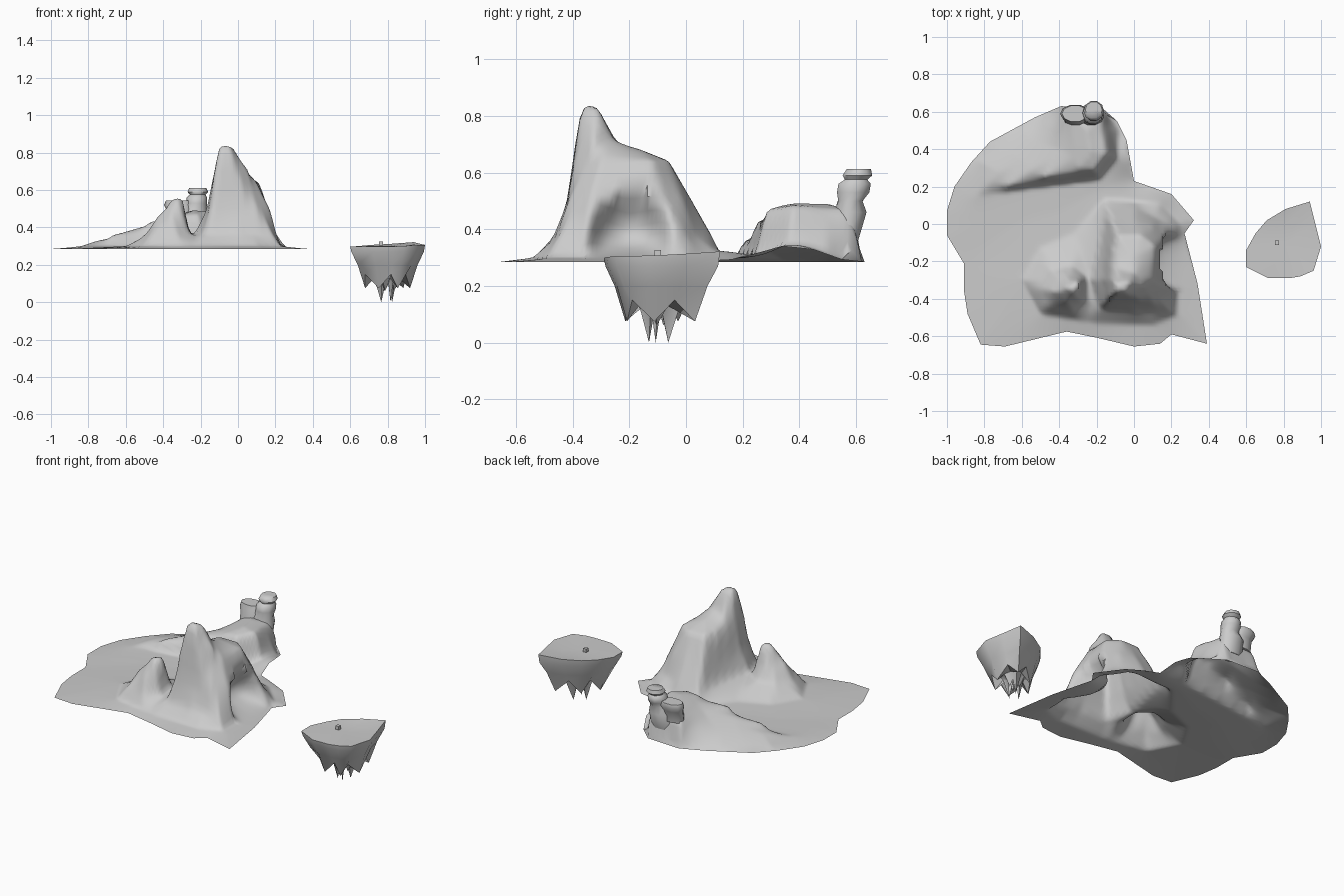
import bpy, bmesh, math
from mathutils import Vector as V
from mathutils.geometry import delaunay_2d_cdt

if "Cube" in bpy.data.objects:
    bpy.data.objects.remove(bpy.data.objects["Cube"])


def finish(name, bm, angle=40):
    bmesh.ops.recalc_face_normals(bm, faces=bm.faces[:])
    me = bpy.data.meshes.new(name)
    bm.to_mesh(me)
    bm.free()
    ob = bpy.data.objects.new(name, me)
    bpy.context.collection.objects.link(ob)
    bpy.ops.object.select_all(action='DESELECT')
    bpy.context.view_layer.objects.active = ob
    ob.select_set(True)
    bpy.ops.object.shade_smooth_by_angle(angle=math.radians(angle))
    return ob


# contour map helpers: a node is (height, polygon, children)
def node(z, pts, *kids):
    return (z, [V(p) for p in pts], kids)


def inside(p, poly):
    r = False
    for a, b in zip(poly, poly[1:] + poly[:1]):
        if (a.y > p.y) != (b.y > p.y) and p.x < a.x + (p.y - a.y) * (b.x - a.x) / (b.y - a.y):
            r = not r
    return r


def dist(p, poly):
    best = 9
    for a, b in zip(poly, poly[1:] + poly[:1]):
        d = b - a
        t = max(0, min(1, (p - a).dot(d) / d.length_squared))
        best = min(best, (p - a - d * t).length)
    return best


def height(p, n):
    z, poly, kids = n
    for k in kids:
        if inside(p, k[1]):
            return height(p, k)
    d = dist(p, poly)
    if not kids:
        return z + 0.3 * d
    return z + max((k[0] - z) * d / (d + dist(p, k[1]) + 1e-6) for k in kids)


# main mountain contours, top to bottom
peak = node(.828, [(-.105, -.31), (-.105, -.37), (-.035, -.37), (-.025, -.31)])
m72 = node(.72, [(-.12, -.3), (-.12, -.39), (-.02, -.385), (.05, -.33), (.0, -.26), (-.09, -.25)], peak)
m64 = node(.64, [(-.14, -.3), (-.135, -.4), (.02, -.395), (.1, -.3), (.115, -.12), (.04, -.06),
                 (-.09, -.06), (-.12, -.15)], m72)
m50 = node(.5, [(-.165, -.3), (-.145, -.42), (.1, -.415), (.17, -.34), (.16, -.22), (.16, -.08),
                (.1, -.01), (0, .02), (-.12, .01), (-.14, -.12)], m64)
m37 = node(.37, [(-.23, -.3), (-.18, -.45), (0, -.47), (.18, -.45), (.21, -.33), (.19, -.2), (.21, -.05),
                 (.18, .0), (.1, .04), (0, .09), (-.14, .08), (-.18, -.1)], m50)
# small peak
s55 = node(.55, [(-.36, -.34), (-.32, -.37), (-.29, -.35), (-.3, -.3)])
s46 = node(.46, [(-.43, -.36), (-.36, -.42), (-.29, -.4), (-.275, -.3), (-.36, -.28)], s55)
s37 = node(.37, [(-.49, -.35), (-.46, -.44), (-.33, -.46), (-.26, -.4), (-.26, -.28), (-.33, -.22),
                 (-.44, -.25)], s46)
mountains = node(.3, [(-.6, -.3), (-.5, -.48), (-.2, -.53), (.1, -.54), (.23, -.48), (.23, -.2),
                      (.25, 0), (.14, .11), (-.15, .13), (-.32, -.05), (-.5, -.13)], m37, s37)
# back ridge: steep to the front, gentle to the back
r47 = node(.465, [(-.3, .295), (-.21, .285), (-.15, .37), (-.18, .58), (-.34, .58), (-.32, .4)])
r43 = node(.43, [(-.48, .25), (-.2, .275), (-.13, .37), (-.15, .5), (-.165, .59), (-.38, .595),
                 (-.4, .4)], r47)
r36 = node(.36, [(-.68, .2), (-.4, .235), (-.19, .26), (-.11, .37), (-.12, .5), (-.16, .605),
                 (-.39, .61), (-.48, .5), (-.6, .34)], r43)
ridge = node(.3, [(-.84, .15), (-.6, .19), (-.2, .24), (-.095, .35), (-.085, .5), (-.158, .61),
                  (-.4, .618), (-.6, .51), (-.82, .33)], r36)
# land outline
land = node(.285, [(-1, .07), (-.96, .2), (-.87, .33), (-.77, .44), (-.53, .57), (-.39, .63), (-.17, .62),
                   (-.09, .55), (-.04, .45), (-.02, .34), (0, .23), (.2, .16), (.32, .02), (.27, -.05),
                   (.34, -.32), (.39, -.64), (.2, -.59), (.14, -.64), (0, -.655), (-.19, -.61),
                   (-.36, -.575), (-.69, -.655), (-.82, -.645), (-.89, -.48), (-.91, -.35),
                   (-.91, -.21), (-1, -.06)], mountains, ridge)

# terrain sheet: outline filled with a grid, raised by the contour map
edge = land[1]
step = .015
grid = [V((-1 + i * step, -.66 + j * step)) for i in range(94) for j in range(88)]
grid = [p for p in grid if inside(p, edge) and dist(p, edge) > .006]
vs, _, fs, _, _, _ = delaunay_2d_cdt(edge + grid, [], [list(range(len(edge)))], 1, 1e-5)
bm = bmesh.new()
bv = []
for p in vs:
    z = height(p, land)
    # raised right-hand rim beside the ridge, and low swell between the hills
    z += .06 * math.exp(-((p.x + .01) ** 2 + (p.y - .38) ** 2) / .018)
    z += .025 * math.exp(-((p.x - .08) ** 2 + (p.y - .15) ** 2) / .012)
    bv.append(bm.verts.new((p.x, p.y, z)))
for f in fs:
    bm.faces.new([bv[i] for i in f])
inner = [v for v in bm.verts if not v.is_boundary]


def relax(n, verts):
    for _ in range(n):
        bmesh.ops.smooth_vert(bm, verts=verts, factor=.4, use_axis_x=True, use_axis_y=True, use_axis_z=True)


relax(1, inner)
# cave hollow pushed into the right flank
cave = []
for v in inner:
    x, y, z = v.co
    r = ((y + .2) / .14) ** 2 + ((z - .36) / .14) ** 2
    if x > .05 and r < 1.4:
        cave.append(v)
        if r < 1:
            v.co.x -= .15 * math.sqrt(1 - r) * max(0, min(1, (z - .29) / .05))
relax(4, cave)
finish("terrain", bm, 60)


# lofted rock from rings of (x, y, z)
def loft(name, rings, angle=40):
    bm = bmesh.new()
    rows = [[bm.verts.new(p) for p in r] for r in rings]
    n = len(rows[0])
    for a, b in zip(rows, rows[1:]):
        for i in range(n):
            bm.faces.new((a[i], a[(i + 1) % n], b[(i + 1) % n], b[i]))
    for r in (rows[0], rows[-1]):
        c = bm.verts.new(sum((v.co for v in r), V()) / n)
        for i in range(n):
            bm.faces.new((r[i], r[(i + 1) % n], c))
    return finish(name, bm, angle)


def rock(name, prof, n=10):
    # profile entries: centre x, centre y, radius x, radius y, z
    loft(name, [[(cx + rx * math.cos(k * math.tau / n), cy + ry * math.sin(k * math.tau / n), z)
                 for k in range(n)] for cx, cy, rx, ry, z in prof], 60)


# stacked rocks at the end of the ridge
rock("tower_rock", [(-.24, .56, .08, .05, .36), (-.235, .58, .075, .06, .46), (-.225, .58, .06, .045, .5),
                    (-.22, .59, .055, .06, .53), (-.22, .595, .055, .06, .56), (-.215, .6, .042, .042, .575),
                    (-.215, .605, .055, .055, .59), (-.215, .61, .045, .045, .612)])
rock("ledge_rock", [(-.31, .565, .07, .045, .42), (-.31, .575, .07, .045, .49), (-.315, .59, .08, .05, .52),
                    (-.315, .59, .07, .045, .545)])

# floating island: rim outline tapering to broad hanging spikes
pts = [V(p) for p in [(.6, -.14), (.65, -.05), (.71, .02), (.81, .08), (.94, .12), (.97, 0), (1, -.12),
                      (.96, -.25), (.89, -.28), (.83, -.29), (.72, -.29), (.6, -.23)]]
c = V((.8, -.1))


def ring(s, zf):
    return [(*(c + (p - c) * s), zf(i, p)) for i, p in enumerate(pts)]


def top(i, p):
    return .297 + .05 * max(0, p.x - .8) + .08 * max(0, p.y + .1)


loft("floating_island", [
    ring(.5, lambda i, p: .3),
    ring(1, top),
    ring(.97, lambda i, p: .27),
    ring(.8, lambda i, p: .2),
    ring(.6, lambda i, p: .15 if i % 2 else .075),
    ring(.36, lambda i, p: .13),
    ring(.17, lambda i, p: (0, .1, .06, .11)[i % 4]),
    ring(.05, lambda i, p: .12)], 50)

# small marker block on the island
bm = bmesh.new()
bmesh.ops.create_cube(bm, size=.022)
bmesh.ops.translate(bm, verts=bm.verts[:], vec=(.765, -.1, .315))
finish("marker_block", bm)
